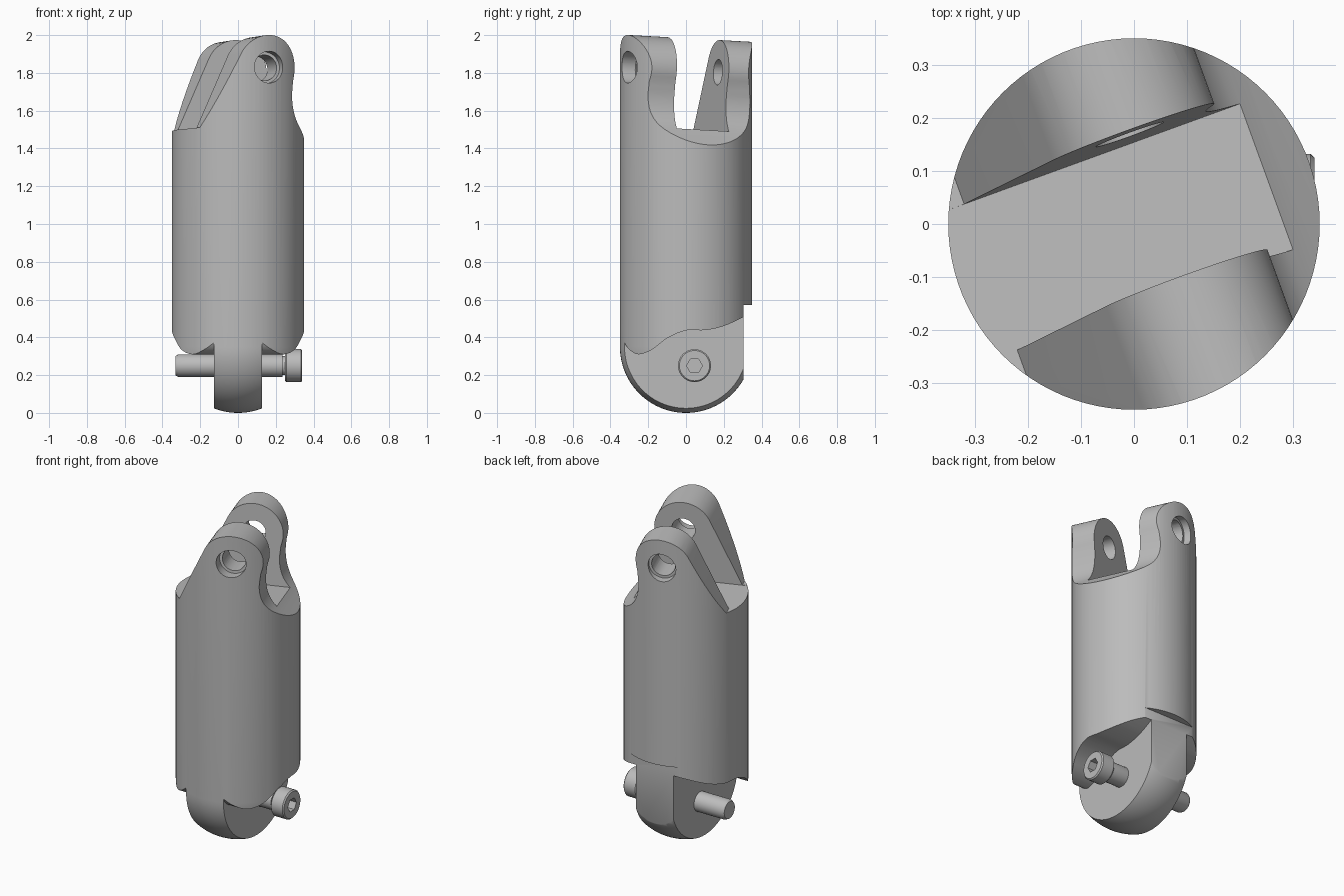
import bpy, bmesh, math
from mathutils import Matrix, Vector

if "Cube" in bpy.data.objects:
    bpy.data.objects.remove(bpy.data.objects["Cube"])

steel = bpy.data.materials.new("grey_steel")
steel.use_nodes = True
colour = (0.5, 0.5, 0.5, 1)
steel.diffuse_color = colour
steel.node_tree.nodes["Principled BSDF"].inputs["Base Color"].default_value = colour


def finish(bm, name, matrix=Matrix()):
    bmesh.ops.transform(bm, matrix=matrix, verts=bm.verts)
    bmesh.ops.recalc_face_normals(bm, faces=bm.faces)
    mesh = bpy.data.meshes.new(name)
    bm.to_mesh(mesh)
    bm.free()
    mesh.materials.append(steel)
    obj = bpy.data.objects.new(name, mesh)
    bpy.context.collection.objects.link(obj)
    return obj


def revolve(name, profile, segments, matrix=Matrix()):
    """Spin (radius, height) points about z."""
    bm = bmesh.new()
    verts = [bm.verts.new((r, 0, h)) for r, h in profile]
    edges = [bm.edges.new(pair) for pair in zip(verts, verts[1:])]
    bmesh.ops.spin(bm, geom=verts + edges, axis=(0, 0, 1), cent=(0, 0, 0),
                   angle=math.tau, steps=segments, use_duplicate=False)
    bmesh.ops.remove_doubles(bm, verts=bm.verts, dist=1e-5)
    return finish(bm, name, matrix)


def prism(name, outline, start, end, matrix=Matrix()):
    """Extrude an (x, z) outline along y."""
    bm = bmesh.new()
    face = bm.faces.new([bm.verts.new((x, start, z)) for x, z in outline])
    new = bmesh.ops.extrude_face_region(bm, geom=[face])["geom"]
    bmesh.ops.translate(bm, vec=(0, end - start, 0),
                        verts=[v for v in new if isinstance(v, bmesh.types.BMVert)])
    return finish(bm, name, matrix)


def rod(name, radius, start, end, segments, matrix):
    return revolve(name, [(0, start), (radius, start), (radius, end), (0, end)], segments, matrix)


def activate(obj):
    bpy.ops.object.select_all(action='DESELECT')
    obj.select_set(True)
    bpy.context.view_layer.objects.active = obj


def cut(target, cutter):
    cutter.hide_render = True
    mod = target.modifiers.new("cut", 'BOOLEAN')
    mod.operation, mod.solver, mod.object = 'DIFFERENCE', 'EXACT', cutter
    activate(target)
    bpy.ops.object.modifier_apply(modifier=mod.name)
    bpy.data.objects.remove(cutter)


def arc(cx, cz, radius, first, last, steps):
    angles = [math.radians(first + (last - first) * i / steps) for i in range(steps + 1)]
    return [(cx + radius * math.cos(a), cz + radius * math.sin(a)) for a in angles]


def smooth_curve(points, steps=4):
    """Catmull-Rom curve through the points."""
    pts = [Vector(p) for p in points]
    pts = [2 * pts[0] - pts[1]] + pts + [2 * pts[-1] - pts[-2]]
    out = []
    for a, b, c, d in zip(pts, pts[1:], pts[2:], pts[3:]):
        for i in range(steps):
            t = i / steps
            out.append(tuple(0.5 * (2 * b + (c - a) * t + (2 * a - 5 * b + 4 * c - d) * t ** 2
                                    + (3 * b - a - 3 * c + d) * t ** 3)))
    return out + [tuple(pts[-2])]


# Round body with a ball-shaped lower end
R = 0.35
body = revolve("body", arc(0, R, R, -90, 0, 24) + [(R, 2.1), (0, 2.1)], 96)

# Fork at the top: turned and slightly tilted frame, heights measured from the slot floor
fork = (Matrix.Translation((0, 0, 1.5)) @ Matrix.Rotation(math.radians(20), 4, 'Z')
        @ Matrix.Rotation(math.radians(-3), 4, 'X'))
eye_u, eye_z = 0.05, 0.312
scoop = smooth_curve([(0.207, 0.24), (0.2, 0.16), (0.21, 0.09), (0.235, 0.035),
                      (0.275, -0.012), (0.36, -0.09)])
outline = ([(-0.6, 0), (-0.288, 0)] + arc(eye_u, eye_z, 0.17, 154, -15, 28)
           + scoop + [(0.6, -0.2), (0.6, 0.9), (-0.6, 0.9)])
cut(body, prism("fork_outline_cutter", outline, -0.6, 0.6, fork))
slot = [(-0.7, -0.002), (0.7, -0.002), (0.7, 0.95), (-0.7, 0.95)]
cut(body, prism("slot_cutter", slot, -0.148, 0.145, fork))

# Fork eyes with counterbores on the outside
eye = fork @ Matrix.Translation((eye_u, 0, eye_z)) @ Matrix.Rotation(math.pi / 2, 4, 'X')
cut(body, rod("eye_cutter", 0.068, -0.6, 0.6, 48, eye))
for side in (-1, 1):
    cut(body, rod("counterbore_cutter", 0.084, side * 0.29, side * 0.6, 48, eye))

# Curved side cuts leaving the lower tongue
lip = smooth_curve([(-0.36, 0.45), (-0.33, 0.38), (-0.3, 0.335), (-0.25, 0.31), (-0.18, 0.335),
                    (-0.1, 0.395), (0, 0.437), (0.1, 0.438), (0.2, 0.46), (0.31, 0.51), (0.4, 0.56)])
quarter = Matrix.Rotation(math.pi / 2, 4, 'Z')
for side in (-1, 1):
    cut(body, prism("side_cutter", lip + [(0.4, -0.1), (-0.36, -0.1)], side * 0.128, side * 0.6, quarter))

# Flat on the back of the tongue
flat = [(-0.6, -0.2), (0.6, -0.2), (0.6, 0.57), (-0.6, 0.57)]
cut(body, prism("back_flat_cutter", flat, 0.305, 0.6))

# Cross pin: plain shank, relieved neck and socket head
along_x = Matrix.Translation((0, 0.045, 0.25)) @ Matrix.Rotation(math.pi / 2, 4, 'Y')
pin = revolve("cross_pin", [(0, -0.33), (0.052, -0.33), (0.06, -0.315), (0.06, 0.235), (0.05, 0.235),
                            (0.05, 0.25), (0.08, 0.25), (0.087, 0.257), (0.087, 0.333),
                            (0.08, 0.34), (0, 0.34)], 48, along_x)
cut(pin, rod("hex_socket_cutter", 0.042, 0.29, 0.4, 6, along_x @ Matrix.Rotation(math.pi / 2, 4, 'Z')))

for obj in (body, pin):
    activate(obj)
    bpy.ops.object.shade_smooth_by_angle(angle=math.radians(30))
